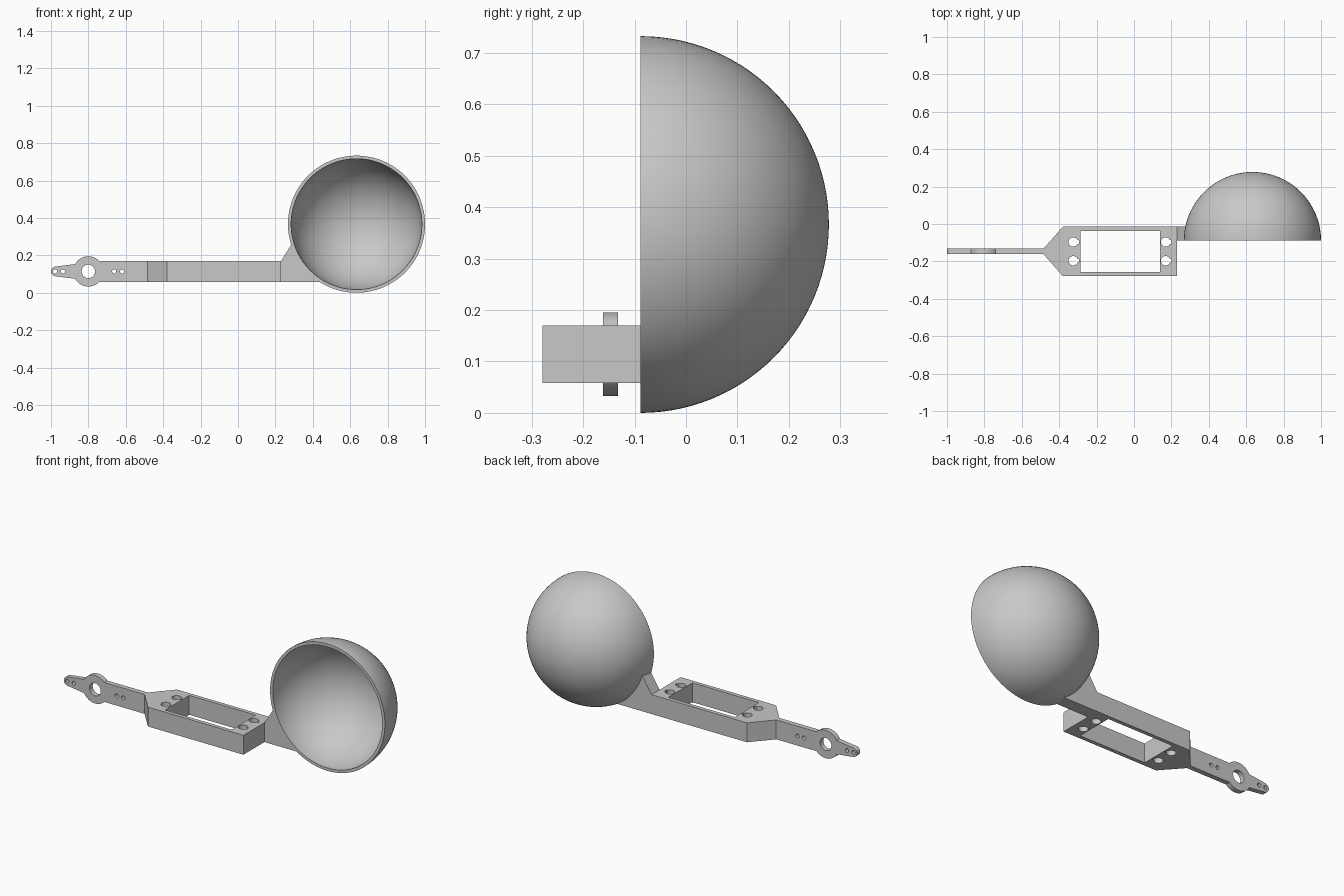
import bpy, bmesh
from math import sin, cos, radians, pi
from mathutils import Vector, Matrix

if "Cube" in bpy.data.objects:
    bpy.data.objects.remove(bpy.data.objects["Cube"], do_unlink=True)

grey = bpy.data.materials.new("light grey plastic")
grey.use_nodes = True
grey.diffuse_color = (0.58, 0.58, 0.58, 1)
grey.node_tree.nodes["Principled BSDF"].inputs["Base Color"].default_value = grey.diffuse_color

BOTTOM, TOP = 0.058, 0.17          # height range of the straight parts
MID_Z = (BOTTOM + TOP) / 2
MID_Y = -0.1465                    # centre line of arm and frame
BOWL = Vector((0.6335, -0.0885, 0.3665))
R = 0.3665


def arc(cx, cy, r, start, end, steps):
    angles = [radians(start + (end - start) * i / steps) for i in range(steps + 1)]
    return [(cx + r * cos(a), cy + r * sin(a)) for a in angles]


def circle(cx, cy, r, steps=32):
    return arc(cx, cy, r, 0, 360, steps)[:-1]


def prism(name, outlines, low, high, axis):
    """Extrude closed outlines: XY outlines along z, or XZ outlines along y."""
    bm = bmesh.new()
    for outline in outlines:
        place = lambda p, d: (p[0], p[1], d) if axis == "Z" else (p[0], d, p[1])
        face = bm.faces.new([bm.verts.new(place(p, low)) for p in outline])
        new = bmesh.ops.extrude_face_region(bm, geom=[face])["geom"]
        shift = (0, 0, high - low) if axis == "Z" else (0, high - low, 0)
        bmesh.ops.translate(bm, vec=shift,
                            verts=[v for v in new if isinstance(v, bmesh.types.BMVert)])
    return finish(name, bm)


def finish(name, bm):
    bmesh.ops.recalc_face_normals(bm, faces=bm.faces)
    mesh = bpy.data.meshes.new(name)
    bm.to_mesh(mesh)
    bm.free()
    mesh.materials.append(grey)
    obj = bpy.data.objects.new(name, mesh)
    bpy.context.collection.objects.link(obj)
    return obj


def select(obj):
    bpy.ops.object.select_all(action="DESELECT")
    obj.select_set(True)
    bpy.context.view_layer.objects.active = obj


def cut(obj, cutter):
    select(obj)
    mod = obj.modifiers.new("holes", "BOOLEAN")
    mod.operation, mod.solver, mod.object = "DIFFERENCE", "EXACT", cutter
    bpy.ops.object.modifier_apply(modifier=mod.name)
    bpy.data.objects.remove(cutter, do_unlink=True)


def smooth(obj):
    select(obj)
    bpy.ops.object.shade_smooth_by_angle(angle=radians(30))


# Arm: flat bar with a round boss and a tapered, rounded tip
BOSS_X = -0.8
upper = [(-0.484, TOP)]
upper += arc(BOSS_X, MID_Z, 0.081, 43.7, 151, 24)
upper += arc(-0.974, MID_Z, 0.026, 100, 180, 8)
lower = [(x, 2 * MID_Z - z) for x, z in reversed(upper[:-1])]
arm = prism("arm", [upper + lower], MID_Y - 0.0145, MID_Y + 0.0145, "Y")
holes = [circle(BOSS_X, MID_Z, 0.036, 48)]
holes += [circle(x, MID_Z, 0.011, 20) for x in (-0.978, -0.936, -0.662, -0.62)]
cut(arm, prism("arm_cutter", holes, MID_Y - 0.1, MID_Y + 0.1, "Y"))
smooth(arm)

# Frame: tapered block with a rectangular window and four keyhole screw holes
half = [(-0.484, 0.0145), (-0.38, 0.1325), (0.23, 0.1325)]
outline = [(x, MID_Y + w) for x, w in half] + [(x, MID_Y - w) for x, w in reversed(half)]
frame = prism("motor_frame", [outline], BOTTOM, TOP, "Z")
window = [(x, MID_Y + w) for x, w in
          ((-0.286, 0.11), (0.139, 0.11), (0.139, -0.11), (-0.286, -0.11))]
cuts = [window]
for x in (-0.325, 0.169):
    for side in (-1, 1):
        y = MID_Y + side * 0.05
        keyhole = arc(x, y, 0.025, 25, 335, 28)
        keyhole += [(x + 0.031, y - 0.009), (x + 0.031, y + 0.009)]
        cuts.append(keyhole)
cut(frame, prism("frame_cutter", cuts, BOTTOM - 0.1, TOP + 0.1, "Z"))
smooth(frame)

# Bracket: gusset whose curved edge ends inside the bowl wall
gusset = [(0.23, BOTTOM), (0.23, TOP)]
gusset += arc(BOWL.x, BOWL.z, 0.355, 196, 240.3, 16)
prism("bowl_bracket", [gusset], BOWL.y + 0.001, MID_Y + 0.1325, "Y")

# Bowl: hollow half sphere opening to the front
bm = bmesh.new()
profile = arc(0, 0, R, 0, 90, 28) + arc(0, 0, R - 0.017, 90, 0, 28)
verts = [bm.verts.new((BOWL.x + r, BOWL.y + y, BOWL.z)) for r, y in profile]
edges = [bm.edges.new((verts[i - 1], verts[i]))
         for i in range(len(verts)) if i != len(verts) // 2]
bmesh.ops.spin(bm, geom=verts + edges, cent=BOWL, axis=(0, 1, 0),
               angle=2 * pi, steps=96, use_merge=True)
bmesh.ops.remove_doubles(bm, verts=bm.verts, dist=0.0002)
smooth(finish("bowl", bm))
